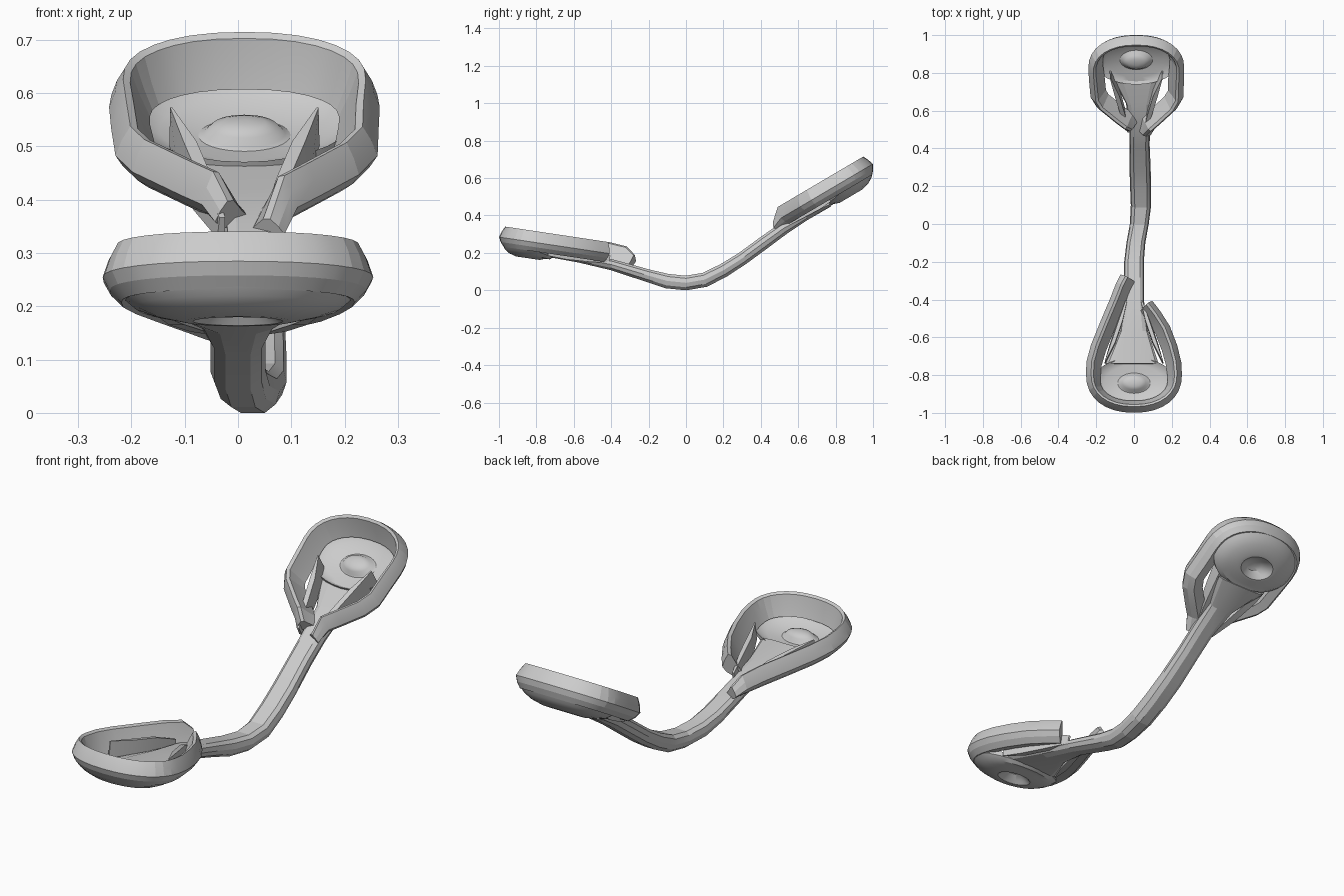
import bpy, bmesh
from math import cos, sin, pi, radians, copysign
from mathutils import Vector

if "Cube" in bpy.data.objects:
    bpy.data.objects.remove(bpy.data.objects["Cube"])


def make(name, verts, faces, angle=12):
    mesh = bpy.data.meshes.new(name)
    mesh.from_pydata([tuple(v) for v in verts], [], faces)
    bm = bmesh.new()
    bm.from_mesh(mesh)
    bmesh.ops.recalc_face_normals(bm, faces=bm.faces)
    bm.to_mesh(mesh)
    bm.free()
    ob = bpy.data.objects.new(name, mesh)
    bpy.context.collection.objects.link(ob)
    bpy.context.view_layer.objects.active = ob
    ob.select_set(True)
    bpy.ops.object.shade_smooth_by_angle(angle=radians(angle))
    ob.select_set(False)
    return ob


def loft(name, rings, angle=12):
    """Skin closed rings and cap both ends."""
    n = len(rings[0])
    verts = [v for r in rings for v in r]
    faces = [(i * n + j, i * n + (j + 1) % n, (i + 1) * n + (j + 1) % n, (i + 1) * n + j)
             for i in range(len(rings) - 1) for j in range(n)]
    faces += [tuple(range(n)), tuple(range(len(verts) - n, len(verts)))]
    return make(name, verts, faces, angle)


# Curved connecting shaft: x, y, z, half width, half thickness
stations = [(-.01, -.74, .192, .14, .013), (0, -.57, .17, .075, .022), (0, -.4, .138, .052, .03),
            (0, -.2, .078, .052, .035), (.01, -.1, .05, .05, .04), (.028, 0, .04, .05, .04),
            (.037, .1, .057, .054, .04), (.035, .2, .107, .056, .038), (.032, .3, .17, .056, .036),
            (.03, .42, .258, .053, .036), (.03, .52, .33, .055, .034), (.025, .64, .398, .068, .024),
            (.015, .77, .46, .13, .013)]
rings = []
for i, (x, y, z, hw, ht) in enumerate(stations):
    a, b = stations[max(i - 1, 0)], stations[min(i + 1, len(stations) - 1)]
    t = Vector((0, b[1] - a[1], b[2] - a[2])).normalized()
    up = Vector((0, -t.z, t.y))
    rings.append([Vector((x + px * hw, y, z)) + up * (pz * ht) for px, pz in
                  [(1, 0), (.9, .6), (.6, .95), (-.6, .95), (-.9, .6), (-1, 0),
                   (-.85, -.6), (-.45, -1), (.45, -1), (.85, -.6)]])
loft("curved_shaft", rings)


def head(prefix, origin, facing, tilt, u0, depth, right_arm, left_arm, fin):
    """Cupped head in local (x, u, w): u points to the outer tip, w out of the cup."""
    o = Vector(origin)
    du = Vector((0, facing * cos(tilt), sin(tilt)))
    dw = Vector((0, -facing * sin(tilt), cos(tilt)))

    def P(x, u, w):
        return o + Vector((x, 0, 0)) + du * u + dw * w

    # U-shaped rim and arms; each path point is x, u, height factor
    arc = []
    for k in range(17):
        c, s = cos(pi * k / 16), sin(pi * k / 16)
        arc.append((.254 * copysign(abs(c) ** .9, c), u0 + depth * abs(s) ** .9, 1))
    path = right_arm[::-1] + arc + left_arm
    section = [(0, .08), (.01, .112), (.024, .14), (.036, .133),
               (.052, .085), (.07, .042), (.032, .032), (.012, .055)]
    rings = []
    for i, (x, u, h) in enumerate(path):
        a, b = path[max(i - 1, 0)], path[min(i + 1, len(path) - 1)]
        t = Vector((b[0] - a[0], b[1] - a[1])).normalized()
        n = Vector((-t.y, t.x))
        wide = 1.2 - .2 * min(1, max(0, (u - u0 + .1) / .2))    # arms are broader than the lip
        rings.append([P(x + n.x * d * wide, u + n.y * d * wide, .036 + (w - .036) * h)
                      for d, w in section])
    loft(prefix + "_rim", rings)

    # Oval cup floor with raised button above and dimple below
    profile = [(.06, .046), (.18, .043), (.28, .034), (.345, .018), (.39, .013), (.72, .022),
               (.9, .044), (1, .066), (1, .045), (.88, .02), (.7, .002), (.46, -.009),
               (.38, -.009), (.3, .004), (.18, .022), (.06, .026)]
    seg = 32
    reach, back = u0 + depth - .022, -.128
    rings = []
    for s, w in profile:
        ring = []
        for k in range(seg):
            ang = 2 * pi * k / seg
            drop = max(0, -sin(ang)) * max(0, s - .7) * .1
            ring.append(P(.222 * s * cos(ang), .5 * s * (reach + back + (reach - back) * sin(ang)),
                          w - drop))
        rings.append(ring)
    loft(prefix + "_cup_floor", rings, 30)

    # Upright fins from the shaft to the cup
    for side, label in ((1, "right"), (-1, "left")):
        rings = []
        for x, u, th, lo, hi in fin:
            rings.append([P(side * x, u, lo), P(side * (x + th), u, lo),
                          P(side * (x + th * .7), u, hi), P(side * x, u, hi)])
        loft(f"{prefix}_{label}_fin", rings)


# Front head: gently tilted, left arm longer than the right
head("front_head", (0, -.84, .18), -1, radians(8.5), -.03, .203,
     [(.25, -.1, 1), (.228, -.19, 1), (.19, -.29, 1), (.14, -.37, 1), (.098, -.425, 1)],
     [(-.252, -.1, 1), (-.228, -.19, 1), (-.18, -.31, 1), (-.13, -.43, 1),
      (-.095, -.52, .92), (-.072, -.57, .55)],
     [(.036, -.43, .012, .03, .07), (.06, -.32, .03, .02, .095),
      (.1, -.2, .03, .015, .1), (.15, -.1, .006, .02, .105)])

# Back head: steeper, arms pinch in to the shaft
head("back_head", (.012, .867, .505), 1, radians(30.5), 0, .2,
     [(.252, -.08, 1), (.25, -.18, 1), (.215, -.25, 1), (.14, -.33, 1), (.1, -.37, 1), (.075, -.43, .45)],
     [(-.25, -.08, 1), (-.242, -.18, 1), (-.21, -.24, 1), (-.12, -.325, 1), (-.08, -.36, 1), (-.055, -.395, .6)],
     [(.036, -.4, .015, .03, .075), (.06, -.28, .035, .02, .09),
      (.09, -.16, .035, .015, .1), (.135, -.05, .006, .025, .108)])
